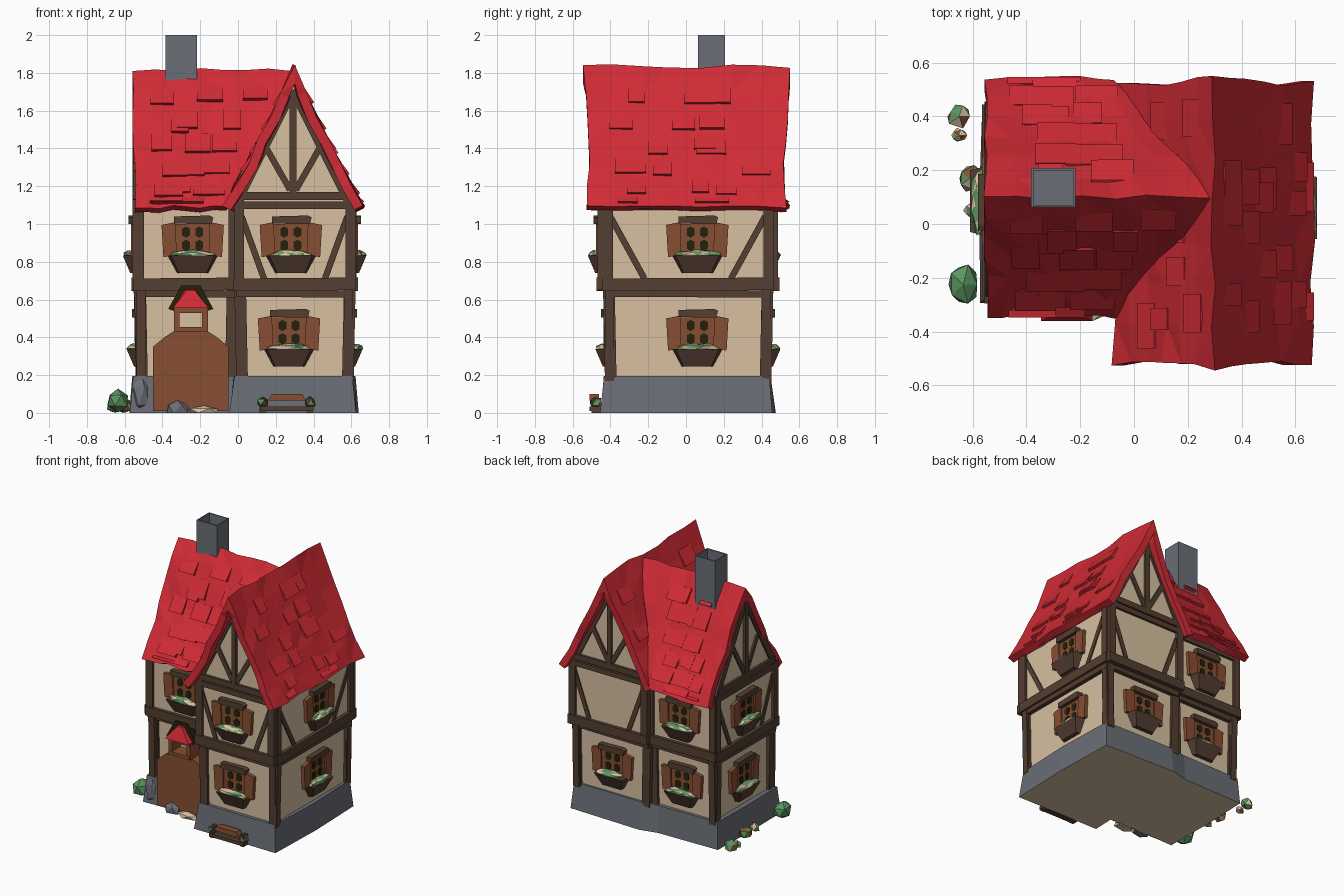
import bpy, bmesh, math, random
from mathutils import Matrix, Vector

if "Cube" in bpy.data.objects:
    bpy.data.objects.remove(bpy.data.objects["Cube"])

rnd = random.Random(7)


def mat(name, r, g, b):
    m = bpy.data.materials.new(name)
    lin = lambda c: ((c / 255 + 0.055) / 1.055) ** 2.4
    m.diffuse_color = (lin(r), lin(g), lin(b), 1)
    m.use_nodes = True
    m.node_tree.nodes["Principled BSDF"].inputs["Base Color"].default_value = m.diffuse_color
    return m


PLASTER = mat("tan plaster", 215, 192, 160)
TIMBER = mat("dark timber", 84, 62, 49)
WOOD = mat("brown wood", 136, 78, 50)
RED = mat("red roof", 208, 43, 53)
STONE = mat("grey stone", 106, 110, 118)
GREEN = mat("leaf green", 92, 150, 97)
DARK = mat("window dark", 36, 34, 12)


# local axes of each facade: u along the wall, n outward, z up
def frame(U, N):
    return Matrix((U, N, (0, 0, 1))).transposed()


FRONT, BACK = frame((1, 0, 0), (0, -1, 0)), frame((-1, 0, 0), (0, 1, 0))
RIGHT, LEFT = frame((0, 1, 0), (1, 0, 0)), frame((0, -1, 0), (-1, 0, 0))
WORLD = Matrix.Identity(3)


def finish(bm, name, *mats):
    bmesh.ops.recalc_face_normals(bm, faces=bm.faces[:])
    me = bpy.data.meshes.new(name)
    bm.to_mesh(me)
    bm.free()
    for m in mats:
        me.materials.append(m)
    ob = bpy.data.objects.new(name, me)
    bpy.context.collection.objects.link(ob)
    return ob


def loft(name, m, A, B, M=WORLD, jit=0.0):
    bm = bmesh.new()
    j = lambda: rnd.uniform(-jit, jit)
    a, b = ([bm.verts.new(M @ Vector(p) + Vector((j(), j(), 0))) for p in R] for R in (A, B))
    k = len(a)
    for i in range(k):
        bm.faces.new((a[i], a[(i + 1) % k], b[(i + 1) % k], b[i]))
    bm.faces.new(a)
    bm.faces.new(b)
    return finish(bm, name, m)


def prism(name, m, poly, n0, n1, M):
    return loft(name, m, [(u, n0, z) for u, z in poly], [(u, n1, z) for u, z in poly], M)


def rect(u0, u1, z0, z1):
    return [(u0, z0), (u1, z0), (u1, z1), (u0, z1)]


def beam(name, p, q, w, n, M, m=TIMBER, proud=0.018):
    p, q = Vector(p), Vector(q)
    d = (q - p).normalized()
    s = Vector((-d.y, d.x)) * w / 2
    prism(name, m, [p - s, q - s, q + s * 0.9, p + s * 0.9], n - 0.03, n + proud, M)


def blob(name, loc, size, mats, sub=1, jit=0.2, M=WORLD):
    bm = bmesh.new()
    bmesh.ops.create_icosphere(bm, subdivisions=sub, radius=1)
    for v in bm.verts:
        c = v.co * (1 + rnd.uniform(-jit, jit))
        p = M @ Vector([l + a * s for l, a, s in zip(loc, c, size)])
        v.co = (p.x, p.y, max(p.z, 0))
    for f in bm.faces:
        f.material_index = rnd.randrange(len(mats))
    finish(bm, name, *mats)


# stone plinth with tan underside
def outline(e, z):
    return [(-.55 - e, -.27 - e, z), (-.3, -.28, z), (-.02 - e, -.27 - e, z), (-.02 - e, -.43 - e, z), (.3, -.43 - e, z),
            (.61 + e, -.43 - e, z), (.62 + e, 0, z), (.61 + e, .44 + e, z), (.05, .45 + e, z), (-.08, .425 + e, z),
            (-.55 - e, .42 + e, z), (-.56 - e, .1, z)]


plinth = loft("plinth", STONE, outline(.02, 0), outline(0, .195), jit=.006)
plinth.data.materials.append(PLASTER)
for f in plinth.data.polygons:
    f.material_index = int(f.normal.z < -.7)

# plaster walls of both wings
prism("right_wing_lower_wall", PLASTER, rect(0, .59, .15, .68), -.43, .41, FRONT)
prism("left_wing_lower_wall", PLASTER, rect(-.40, .23, .15, .68), -.1, .52, LEFT)
prism("right_wing_upper_wall", PLASTER, [(-.02, .65), (.61, .65), (.61, 1.12), (.29, 1.76), (-.02, 1.12)],
      -.47, .45, FRONT)
prism("left_wing_upper_wall", PLASTER, [(-.43, .65), (.27, .65), (.27, 1.12), (-.08, 1.72), (-.43, 1.12)],
      -.1, .54, LEFT)


# window with shutters, panes, header and planted box
def window(u, z, n, M):
    prism("window_panel", WOOD, rect(u - .1, u + .1, z, z + .17), n - .01, n + .015, M)
    for s in (-1, 1):
        prism("shutter", WOOD, [(u + s * .085, z + .005), (u + s * .155, z - .005), (u + s * .165, z + .165),
                                (u + s * .09, z + .18)], n - .01, n + .026, M)
        for k in (0, 1):
            c, b = u + s * .035, z + .04 + k * .07
            prism("pane", DARK, [(c - .021, b), (c, b - .013), (c + .021, b), (c + .021, b + .035), (c, b + .047),
                                 (c - .021, b + .035)], n, n + .02, M)
    prism("window_header", TIMBER, [(u - .1, z + .172), (u + .1, z + .17), (u + .11, z + .205), (u + .09, z + .215),
                                    (u - .1, z + .21)], n - .01, n + .04, M)
    ring = lambda h, o, zz: [(u - h, n - .01, zz), (u + h, n - .01, zz), (u + h * .85, n + o, zz), (u - h * .85, n + o, zz)]
    loft("planter", TIMBER, ring(.085, .03, z - .09), ring(.135, .07, z + .003), M)
    blob("planter_foliage", (u, n + .033, z + .006), (.118, .036, .026), (GREEN, PLASTER), 2, .15, M)


# facades: frame, lower and upper depth, extent, gable centre, window (u, floor)
facades = [
    (FRONT, .41, .45, -.01, .61, .29, ((.27, 0), (.28, 1))),
    (FRONT, .23, .27, -.54, -.01, None, ((-.24, 1),)),
    (RIGHT, .59, .61, -.43, .45, None, ((.06, 0), (.06, 1))),
    (BACK, .43, .47, -.61, .01, -.29, ((-.29, 0),)),
    (BACK, .40, .43, .0, .54, None, ((.26, 0), (.26, 1))),
    (LEFT, .52, .54, -.43, .27, -.085, ((-.085, 0), (-.085, 1))),
]
for M, lo, up, a, b, ridge, wins in facades:
    w = b - a
    for u, s in ((a, 1), (b, -1)):
        beam("lower_post", (u + s * .03, .17), (u + s * .02, .66), .065, lo, M)
        beam("upper_post", (u + s * .015, .68), (u + s * .015, 1.13), .055, up, M)
        if w > .55:
            beam("brace", (u + s * .03, 1.04), (u + s * w * .24, .71), .035, up, M, proud=.008)
    beam("lower_rail", (a, .635), (b, .63), .04, lo, M, proud=.03)
    beam("floor_band", (a - .015, .68), (b + .015, .685), .07, up, M, proud=.025)
    beam("top_rail", (a, 1.1), (b, 1.1), .04, up, M)
    for u, k in wins:
        window(u, .83 if k else .335, up if k else lo, M)
    # gable timbers
    if ridge is not None:
        beam("gable_rail", (a + .02, 1.15), (b - .02, 1.15), .045, up, M)
        beam("king_post", (ridge, 1.15), (ridge, 1.7), .038, up, M)
        for s in (-1, 1):
            beam("gable_strut", (ridge + s * .015, 1.18), (ridge + s * .14, 1.4), .035, up, M, proud=.012)
            beam("rake_timber", (ridge + s * w * .475, 1.12), (ridge, 1.71), .05, up, M, proud=.012)


# roof slabs with raised shingles
def roof(name, M, c, half, zr, v0, v1, bulge=0, cols=7, rows=6):
    def P(s, t, v, lift=0):
        z = zr - (zr - 1.09) * t - .022 * math.sin(math.pi * t) + bulge * max(0, 1 - abs(t * 6 - 1.5) / 1.5)
        return Vector((c + s * (half * t + lift * .88), v, z + lift * .47))
    bm = bmesh.new()
    outer, inner = [], []
    for i in range(-rows, rows + 1):
        s, t = (1 if i > 0 else -1), abs(i) / rows
        ro, ri = [], []
        for j in range(cols + 1):
            z = P(s, t, 0).z
            v = v0(t, z) + (v1(t) - v0(t, z)) * j / cols
            p = P(s, t, v) + Vector([rnd.uniform(-.01, .01) for _ in range(3)])
            d = Vector((0, 0, -.1)) if i == 0 else Vector((-s * .045, 0, -.022))
            ro.append(bm.verts.new(M @ p))
            ri.append(bm.verts.new(M @ (p + d)))
        outer.append(ro)
        inner.append(ri)
    n = len(outer) - 1
    for G in (outer, inner):
        for i in range(n):
            for j in range(cols):
                bm.faces.new((G[i][j], G[i + 1][j], G[i + 1][j + 1], G[i][j + 1]))
    for i in range(n):
        for j in (0, cols):
            bm.faces.new((outer[i][j], outer[i + 1][j], inner[i + 1][j], inner[i][j]))
    for j in range(cols):
        for i in (0, n):
            bm.faces.new((outer[i][j], outer[i][j + 1], inner[i][j + 1], inner[i][j]))
    bmesh.ops.triangulate(bm, faces=bm.faces[:])
    finish(bm, name, RED)
    for s in (-1, 1):
        for k in range(18):
            t = .13 + .16 * (k % 6) + rnd.uniform(-.02, .02)
            t2, h = min(t + .13, .97), rnd.uniform(.04, .085)
            lo, hi = v0(t, P(s, t, 0).z) + .13, v1(t) - .11
            v = lo + (hi - lo) * (k // 6 + rnd.random()) / 3
            quad = lambda l1, l2: [P(s, t, v - h, l1), P(s, t, v + h, l1), P(s, t2, v + h, l2), P(s, t2, v - h, l2)]
            loft("shingle", RED, quad(-.02, -.02), quad(.0, .018), M)


flare = lambda t: .035 * (1 - t) ** 2 + .015 * t ** 3
roof("right_wing_roof", FRONT, .295, .37, 1.835, lambda t, z: -.515 - flare(t), lambda t: .505 + flare(t))
roof("left_wing_roof", LEFT, -.10, .445, 1.815, lambda t, z: -(.30 - .37 * (1.835 - z) / .745),
     lambda t: .545 + flare(t) * .5, bulge=.035)

# hollow chimney
bm = bmesh.new()
bmesh.ops.create_cube(bm, size=1, matrix=Matrix.Translation((-.30, .135, 1.82)) @ Matrix.Diagonal((.165, .145, .36, 1)))
bm.faces.ensure_lookup_table()
top = max(bm.faces, key=lambda f: f.calc_center_median().z)
bmesh.ops.inset_individual(bm, faces=[top], thickness=.012)
hole = bmesh.ops.extrude_face_region(bm, geom=[top])
bmesh.ops.translate(bm, verts=[v for v in hole["geom"] if isinstance(v, bmesh.types.BMVert)], vec=(0, 0, -.12))
bmesh.ops.delete(bm, geom=[top], context='FACES_ONLY')
finish(bm, "chimney", STONE)

# arched door
arch = [(-.45, .01), (-.05, .01), (-.05, .35), (-.11, .40), (-.18, .445), (-.32, .445), (-.39, .40), (-.45, .35)]
prism("door", WOOD, arch, .2, .305, FRONT)

# lantern hood over the door
for u in (-.325, -.175):
    prism("hood_post", WOOD, rect(u - .015, u + .015, .43, .56), .22, .33, FRONT)
for z in (.43, .53):
    prism("hood_rail", WOOD, rect(-.335, -.165, z, z + .025), .22, .335, FRONT)
prism("hood_back", DARK, [(-.37, .55), (-.31, .53), (-.19, .53), (-.13, .55), (-.2, .675), (-.3, .675)], .22, .31, FRONT)
loft("hood_roof", RED, [(-.345, .3, .555), (-.155, .3, .555), (-.155, .36, .555), (-.345, .36, .555)],
     [(-.28, .3, .655), (-.22, .3, .655), (-.23, .325, .65), (-.27, .325, .65)], FRONT)

# door step and corner stones
blob("door_step", (-.18, -.32, .01), (.09, .04, .025), (PLASTER,))
blob("step_stone", (-.32, -.31, .02), (.07, .04, .05), (STONE,))
blob("corner_stone", (-.51, -.26, .09), (.06, .05, .11), (STONE,))

# small bench with plants
for u in (.13, .38):
    prism("bench_leg", TIMBER, rect(u - .015, u + .015, 0, .08), .45, .50, FRONT)
    blob("bench_plant", (u, -.48, .055), (.035, .03, .03), (GREEN, TIMBER))
prism("bench_top", WOOD, [(.16, .065), (.36, .065), (.34, .1), (.18, .1)], .46, .51, FRONT)
prism("bench_bar", TIMBER, rect(.12, .40, .01, .035), .47, .51, FRONT)

# bushes beside the left wall
blob("bush", (-.635, -.225, .065), (.065, .085, .068), (GREEN,), jit=.12)
for p, s in (((-.65, .40, .04), .045), ((-.65, .33, .025), .028), ((-.61, .17, .04), .05), ((-.6, .05, .03), .035)):
    blob("small_plant", p, (s, s, s), (GREEN, WOOD, PLASTER))
